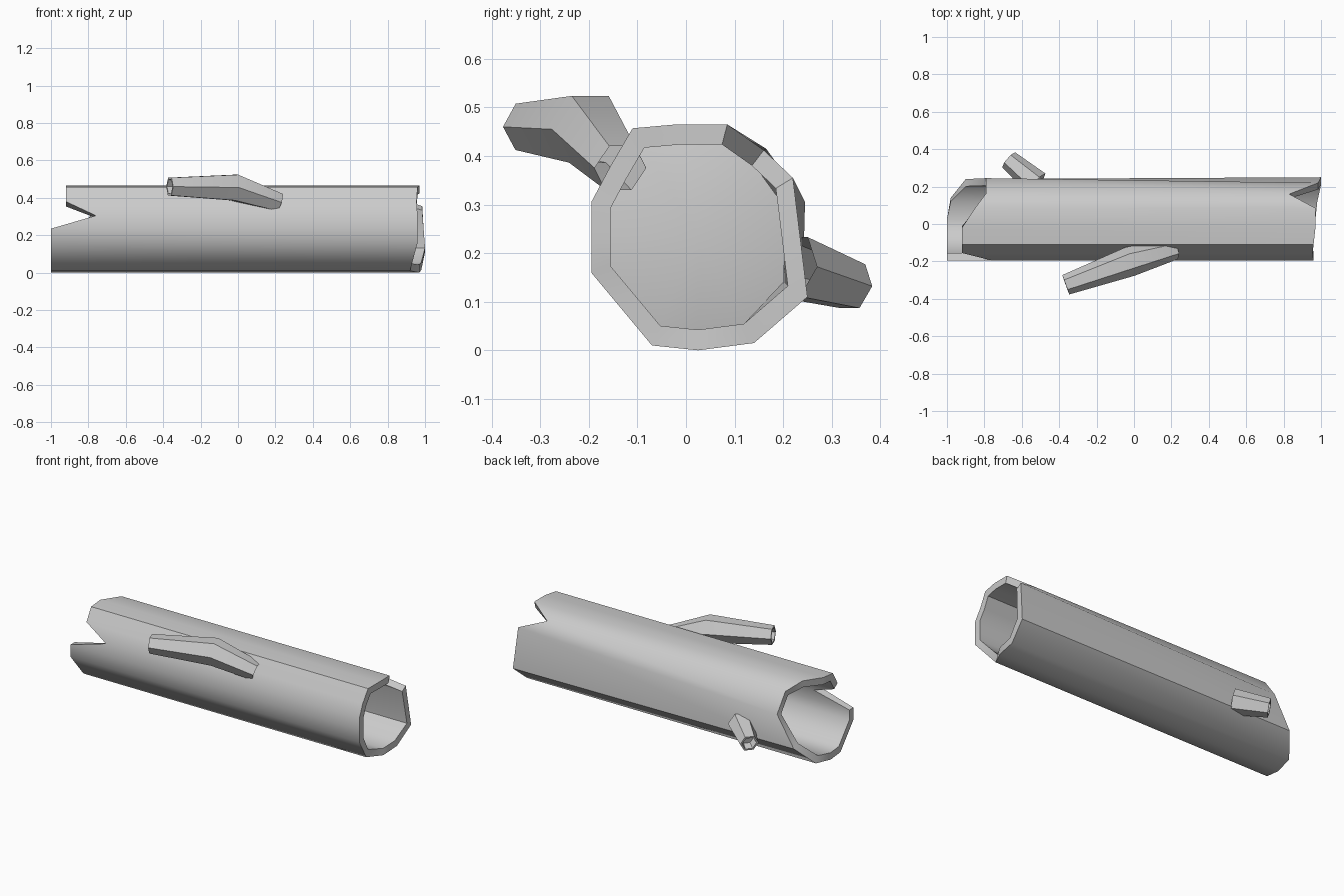
import bpy, bmesh, math
from mathutils import Vector

if "Cube" in bpy.data.objects:
    bpy.data.objects.remove(bpy.data.objects["Cube"])

# Trunk cross-section columns: (y, z, end x) at the left and right ends
LEFT = [(-.07, .01, -1), (.025, 0, -1), (.14, .015, -.98), (.24, .12, -.90),
        (.245, .305, -.79), (.165, .415, -.79), (.085, .465, -.85), (-.02, .465, -.92),
        (-.11, .457, -.92), (-.155, .38, -.92), (-.195, .305, -.76),
        (-.195, .235, -1), (-.195, .16, -1)]
RIGHT = [(-.07, .01, .92), (.025, 0, .97), (.14, .015, .98), (.25, .11, 1),
         (.22, .355, .985), (.16, .412, .83), (.085, .465, .97), (-.02, .465, .97),
         (-.11, .457, .96), (-.155, .38, .955), (-.195, .305, .96),
         (-.195, .235, .96), (-.195, .16, .96)]
CENTRE = (.025, .235)


def bridge(bm, a, b):
    n = len(a)
    for i in range(n):
        j = (i + 1) % n
        bm.faces.new((a[i], a[j], b[j], b[i]))


def finish(bm, name):
    bmesh.ops.recalc_face_normals(bm, faces=bm.faces)
    mesh = bpy.data.meshes.new(name)
    bm.to_mesh(mesh)
    bm.free()
    ob = bpy.data.objects.new(name, mesh)
    bpy.context.collection.objects.link(ob)
    bpy.ops.object.select_all(action='DESELECT')
    ob.select_set(True)
    bpy.context.view_layer.objects.active = ob
    bpy.ops.object.shade_smooth_by_angle(angle=math.radians(45))
    return ob


def trunk_ring(bm, cols, s):
    cy, cz = CENTRE
    return [bm.verts.new((x, cy + (y - cy) * s, cz + (z - cz) * s)) for y, z, x in cols]


# Hollow trunk: outer bark, broken rims, inner walls
bm = bmesh.new()
outer_l, outer_r = trunk_ring(bm, LEFT, 1), trunk_ring(bm, RIGHT, 1)
inner_l, inner_r = trunk_ring(bm, LEFT, .82), trunk_ring(bm, RIGHT, .82)
bridge(bm, outer_l, outer_r)
bridge(bm, outer_r, inner_r)
bridge(bm, inner_r, inner_l)
bridge(bm, inner_l, outer_l)
finish(bm, "trunk")

# Blocked core halfway along the hollow
bm = bmesh.new()
mid = [(y, z, 0) for y, z, x in LEFT]
ring = trunk_ring(bm, mid, .82)
tip = bm.verts.new((.04, *CENTRE))
for i in range(len(ring)):
    bm.faces.new((ring[i], ring[(i + 1) % len(ring)], tip))
finish(bm, "core_wall")


# Branch: six-sided tube along a path with a recessed broken tip
def branch(name, path, radii, sides=6):
    bm = bmesh.new()
    pts = [Vector(p) for p in path]
    rings = []

    def add_ring(centre, d, r):
        u = d.cross(Vector((0, 0, 1))).normalized()
        v = u.cross(d)
        return [bm.verts.new(centre + r * (math.cos(a) * u + math.sin(a) * v))
                for a in (2 * math.pi * k / sides for k in range(sides))]

    for i, p in enumerate(pts):
        d = (pts[min(i + 1, len(pts) - 1)] - pts[max(i - 1, 0)]).normalized()
        rings.append(add_ring(p, d, radii[i]))
    rings.append(add_ring(pts[-1], d, radii[-1] * .78))
    rings.append(add_ring(pts[-1] - d * .05, d, radii[-1] * .7))
    for a, b in zip(rings, rings[1:]):
        bridge(bm, a, b)
    bm.faces.new(rings[-1])
    finish(bm, name)


branch("front_branch", [(.22, -.135, .375), (-.02, -.2, .455), (-.365, -.325, .46)],
       [.055, .08, .055])
branch("back_branch", [(-.52, .215, .172), (-.67, .343, .132)], [.072, .053])
